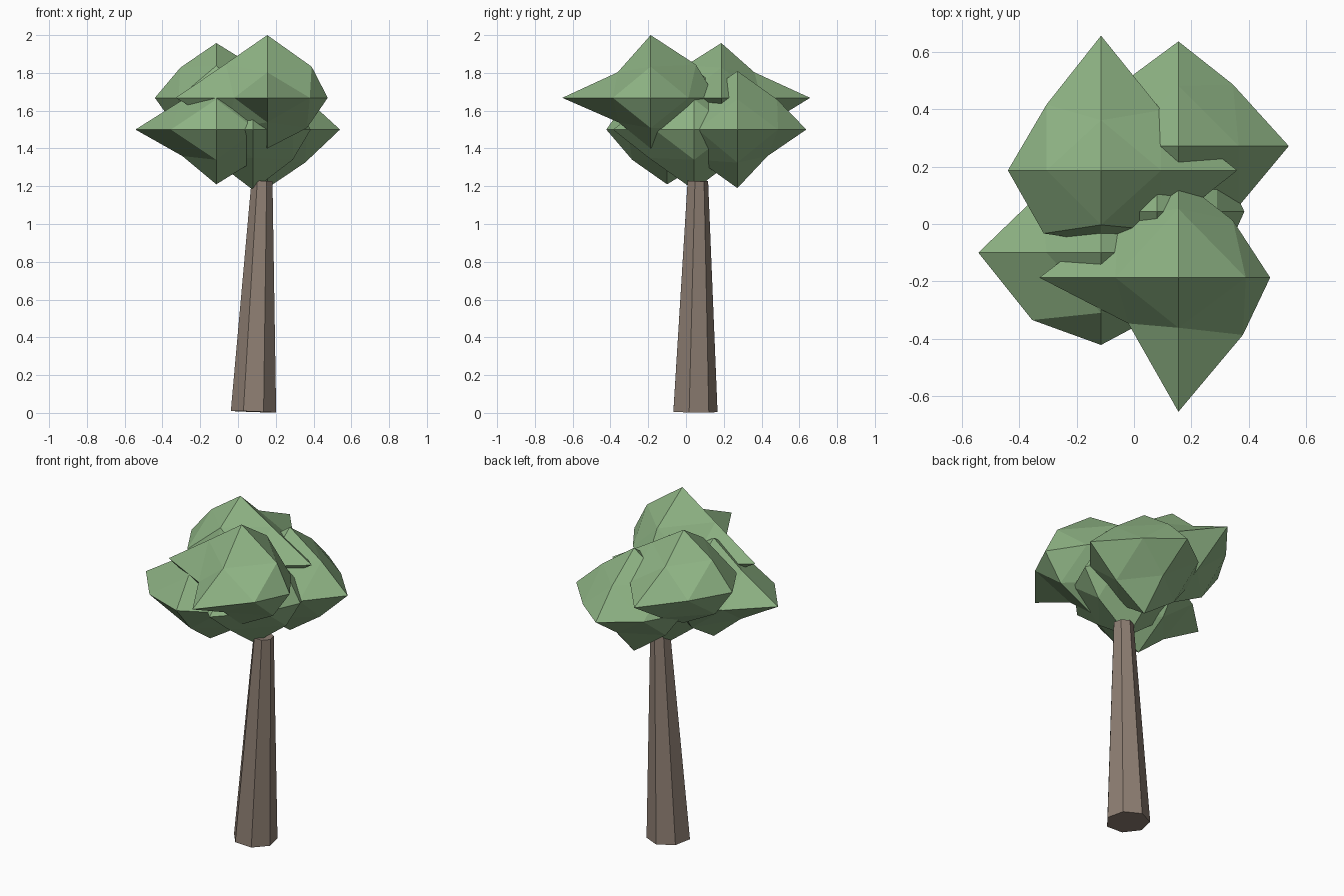
import bpy, bmesh, math
from itertools import product
from mathutils import Vector

if "Cube" in bpy.data.objects:
    bpy.data.objects.remove(bpy.data.objects["Cube"])


def material(name, rgb):
    m = bpy.data.materials.new(name)
    m.diffuse_color = (*rgb, 1)
    m.use_nodes = True
    m.node_tree.nodes["Principled BSDF"].inputs["Base Color"].default_value = m.diffuse_color
    return m


LEAF = material("leaf_green", (0.27, 0.45, 0.23))
BARK = material("bark_brown", (0.27, 0.21, 0.17))


def add_object(name, bm, mat):
    bmesh.ops.recalc_face_normals(bm, faces=bm.faces[:])
    me = bpy.data.meshes.new(name)
    bm.to_mesh(me)
    bm.free()
    me.materials.append(mat)
    ob = bpy.data.objects.new(name, me)
    bpy.context.collection.objects.link(ob)


def leaf_clump(name, centre, xs, ys, zs, mids):
    """Octahedron split once: six spikes (reach -/+ per axis), twelve edge points."""
    bm = bmesh.new()
    c = Vector(centre)
    reach = (xs, ys, zs)
    verts = {}
    for d in product((-1, 0, 1), repeat=3):
        n = sum(map(abs, d))
        if n == 1:
            a = [abs(k) for k in d].index(1)
            p = Vector(d) * reach[a][d[a] > 0]
        elif n == 2:
            p = Vector(mids.get(d, (d[0] * 0.21, d[1] * 0.21, d[2] * 0.16)))
        else:
            continue
        verts[d] = bm.verts.new(c + p)
    # four triangles in each octant
    for x, y, z in product((-1, 1), repeat=3):
        X, Y, Z = verts[x, 0, 0], verts[0, y, 0], verts[0, 0, z]
        XY, YZ, XZ = verts[x, y, 0], verts[0, y, z], verts[x, 0, z]
        for tri in ((X, XY, XZ), (Y, YZ, XY), (Z, XZ, YZ), (XY, YZ, XZ)):
            bm.faces.new(tri)
    add_object(name, bm, LEAF)


# Trunk: leaning, tapered seven-sided post
bm = bmesh.new()
rings = []
for (cx, cy, cz), r in (((0.082, 0.044, 0.006), 0.123), ((0.127, 0.06, 1.228), 0.057)):
    ring = []
    for i in range(7):
        a = math.pi / 2 + i * math.tau / 7
        dx, dy = r * math.cos(a), r * math.sin(a)
        ring.append(bm.verts.new((cx + dx, cy + dy, cz - 0.036 * dx - 0.013 * dy)))
    rings.append(ring)
for i in range(7):
    j = (i + 1) % 7
    bm.faces.new((rings[0][i], rings[0][j], rings[1][j], rings[1][i]))
bm.faces.new(rings[0])
bm.faces.new(rings[1])
add_object("trunk", bm, BARK)

# Foliage clumps
leaf_clump("upper_front_foliage", (0.155, -0.187, 1.668),
           (0.485, 0.32), (0.468, 0.347), (0.268, 0.332),
           {(1, -1, 0): (0.225, -0.2, 0), (-1, -1, 0): (-0.175, -0.16, 0),
            (1, 1, 0): (0.19, 0.2, 0), (1, 0, 1): (0.235, 0, 0.165),
            (-1, 0, 1): (-0.22, 0, 0.18), (0, -1, 1): (0, -0.175, 0.135),
            (0, 1, 1): (0, 0.24, 0.175), (0, -1, -1): (0, -0.17, -0.13)})
leaf_clump("upper_back_foliage", (-0.115, 0.187, 1.668),
           (0.325, 0.475), (0.25, 0.47), (0.27, 0.29),
           {(-1, 1, 0): (-0.19, 0.23, 0), (-1, -1, 0): (-0.2, -0.22, 0),
            (-1, 0, 1): (-0.19, 0, 0.16), (0, 1, 1): (0, 0.175, 0.135),
            (0, -1, 1): (0, -0.19, 0.17)})
leaf_clump("lower_back_foliage", (0.155, 0.272, 1.5),
           (0.33, 0.385), (0.33, 0.365), (0.31, 0.31),
           {(1, 1, 0): (0.19, 0.215, 0), (1, 0, -1): (0.2, 0, -0.175),
            (0, 1, -1): (0, 0.16, -0.14)})
leaf_clump("lower_front_foliage", (-0.115, -0.1, 1.5),
           (0.428, 0.3), (0.322, 0.32), (0.29, 0.3),
           {(-1, -1, 0): (-0.24, -0.235, 0), (-1, 0, -1): (-0.18, 0, -0.14),
            (0, -1, -1): (0, -0.185, -0.16), (-1, 0, 1): (-0.19, 0, 0.15)})
leaf_clump("core_foliage", (0.08, 0.043, 1.5),
           (0.32, 0.305), (0.43, 0.32), (0.32, 0.32),
           {(0, -1, -1): (0, -0.24, -0.15)})
